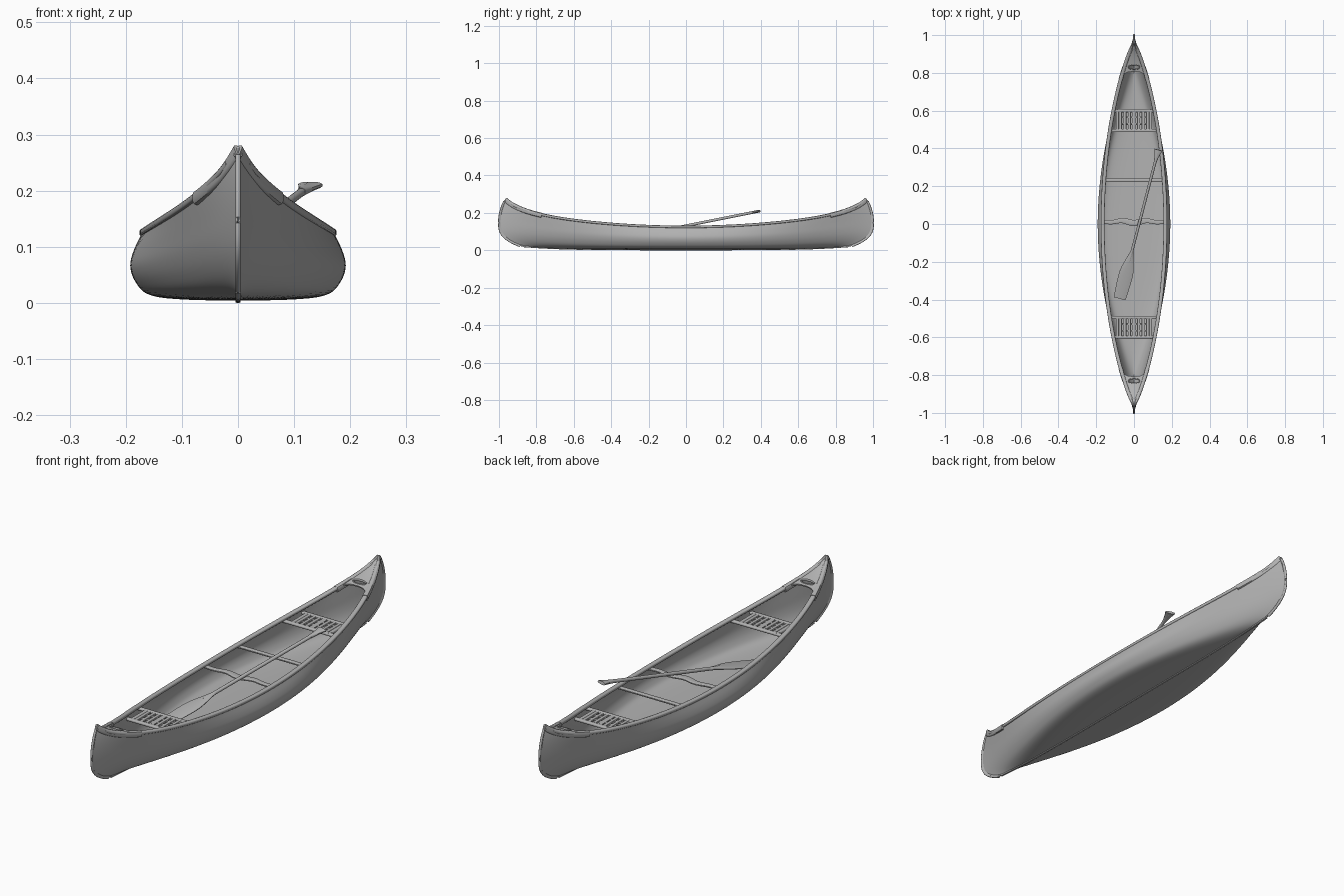
import bpy, bmesh, math
from mathutils import Vector, Matrix

if "Cube" in bpy.data.objects:
    bpy.data.objects.remove(bpy.data.objects["Cube"], do_unlink=True)

GREY = (0.45, 0.45, 0.45, 1)
grey = bpy.data.materials.new("plain grey")
grey.use_nodes = True
grey.diffuse_color = GREY
shader = next(n for n in grey.node_tree.nodes if n.type == 'BSDF_PRINCIPLED')
shader.inputs["Base Color"].default_value = GREY


def finish(name, bm, thick=0, offset=-1, recalc=True, cutter=None):
    """Turn a bmesh into a named object, thicken, cut and smooth it."""
    if recalc:
        bmesh.ops.recalc_face_normals(bm, faces=bm.faces[:])
    mesh = bpy.data.meshes.new(name)
    bm.to_mesh(mesh)
    bm.free()
    ob = bpy.data.objects.new(name, mesh)
    bpy.context.collection.objects.link(ob)
    mesh.materials.append(grey)
    bpy.ops.object.select_all(action='DESELECT')
    bpy.context.view_layer.objects.active = ob
    ob.select_set(True)
    if thick:
        mod = ob.modifiers.new("thickness", 'SOLIDIFY')
        mod.thickness, mod.offset = thick, offset
        bpy.ops.object.modifier_apply(modifier=mod.name)
    if cutter:
        mod = ob.modifiers.new("hole", 'BOOLEAN')
        mod.object, mod.operation, mod.solver = cutter, 'DIFFERENCE', 'EXACT'
        bpy.ops.object.modifier_apply(modifier=mod.name)
    bpy.ops.object.shade_smooth_by_angle(angle=math.radians(40))
    return ob


def grid(rows, flip=False):
    bm = bmesh.new()
    vs = [[bm.verts.new(p) for p in row] for row in rows]
    for a, b in zip(vs, vs[1:]):
        for j in range(len(a) - 1):
            quad = [a[j], a[j + 1], b[j + 1], b[j]]
            bm.faces.new(quad[::-1] if flip else quad)
    return bm


def sweep(name, path, rx, rz, power=0.6, n=12, closed=False):
    """Sweep a rounded box section along a path; rx and rz may be functions of 0..1."""
    bm = bmesh.new()
    path = [Vector(p) for p in path]
    rings, last = [], len(path) - 1
    for i, p in enumerate(path):
        if closed:
            d = path[(i + 1) % len(path)] - path[i - 1]
        else:
            d = path[min(i + 1, last)] - path[max(i - 1, 0)]
        d.normalize()
        side = d.cross(Vector((0, 0, 1)))
        side = side.normalized() if side.length > 0.01 else Vector((1, 0, 0))
        up = side.cross(d)
        w = rx(i / last) if callable(rx) else rx
        h = rz(i / last) if callable(rz) else rz
        ring = []
        for k in range(n):
            a = 2 * math.pi * (k + 0.5) / n
            c, s = math.cos(a), math.sin(a)
            ring.append(bm.verts.new(p + side * w * math.copysign(abs(c) ** power, c)
                                     + up * h * math.copysign(abs(s) ** power, s)))
        rings.append(ring)
    pairs = list(zip(rings, rings[1:])) + ([(rings[-1], rings[0])] if closed else [])
    for a, b in pairs:
        for k in range(n):
            bm.faces.new((a[k], a[(k + 1) % n], b[(k + 1) % n], b[k]))
    if not closed:
        bm.faces.new(rings[0])
        bm.faces.new(rings[-1])
    return finish(name, bm)


# Hull form: half sections amidships and at the ends, as (width, height) fractions
MID = [(0, 0), (.55, .02), (.83, .09), (.95, .27), (1, .5), (.97, .73), (.89, 1)]
END = [(0, 0), (.24, .05), (.42, .15), (.58, .31), (.7, .5), (.82, .73), (1, 1)]


def spline(pts, s):
    x = s * (len(pts) - 1)
    i = min(int(x), len(pts) - 2)
    f = x - i
    out = []
    for c in (0, 1):
        g = lambda k: pts[k][c] if 0 <= k < len(pts) else (-pts[1][c] if k < 0 and c == 0
             else pts[1][c] if k < 0 else 2 * pts[-1][c] - pts[-2][c])
        a, b, d, e = g(i - 1), g(i), g(i + 1), g(i + 2)
        out.append(b + .5 * f * (d - a + f * (2*a - 5*b + 4*d - e + f * (3*(b - d) + e - a))))
    return out


def hull_point(t, s):
    """t runs stern to bow (-1..1), s runs keel to gunwale (0..1, negative for -x)."""
    m, e = spline(MID, abs(s)), spline(END, abs(s))
    b = t * t
    fx, fz = (m[k] * (1 - b) + e[k] * b for k in (0, 1))
    keel = 0.004 + 0.018 * t ** 4
    sheer = 0.125 + 0.1 * b + 0.05 * t ** 8
    z = keel + (sheer - keel) * fz
    if z < 0.15:
        reach = 1 - 0.18 * ((0.15 - z) / 0.15) ** 3
    else:
        reach = 1 - 0.035 * ((z - 0.15) / 0.125) ** 2
    x = math.copysign(0.192 * (1 - b) * fx, s)
    return Vector((x, t * (1 + (reach - 1) * b), z))


def lerp(a, b, n):
    return [a + (b - a) * i / n for i in range(n + 1)]


hull = finish("hull", grid([[hull_point(t, s) for s in lerp(-1, 1, 56)]
                            for t in lerp(-1, 1, 96)], flip=True), thick=0.005, recalc=False)
sweep("keel_strip", [hull_point(t, 0) for t in lerp(-.98, .98, 40)], 0.005, 0.004)

# Gunwale rails
for side, label in ((1, "left"), (-1, "right")):
    sweep(label + "_gunwale", [hull_point(t, side) + Vector((-side * .005, 0, 0))
                               for t in lerp(-.95, .95, 64)], 0.010, 0.007)

# Bow and stern: stem, deck plate with grip hole, and side caps
for e, label in ((-1, "bow"), (1, "stern")):
    sweep(label + "_stem", [hull_point(e, s) for s in lerp(0, .97, 30)], 0.005, 0.005, 1)
    for side, hand in ((1, "left"), (-1, "right")):
        sweep(f"{label}_{hand}_cap",
              [hull_point(e * t, side) + Vector((-side * .005 * min(1, (1 - t) * 12), 0, -.004))
               for t in lerp(.77, 1, 20)],
              lambda f: 0.012 - 0.006 * f, 0.013)
    rows = []
    for t in lerp(.77, .995, 16):
        row = []
        for u in lerp(-1, 1, 16):
            # the inner edge is hollowed between two short arms
            tt = t + (.04 * (1 - u ** 4) * (1 - t) / .23)
            p = hull_point(e * tt, 1)
            row.append(Vector((p.x * u, p.y, p.z + .004 * (1 - u * u))))
        rows.append(row)
    grip = hull_point(e * .835, 1)
    center = Vector((0, grip.y, grip.z + .004))
    bm = bmesh.new()
    bmesh.ops.create_cone(bm, cap_ends=True, segments=32, radius1=1, radius2=1, depth=1,
                          matrix=Matrix.Translation(center) @ Matrix.Diagonal((.028, .011, .08, 1)))
    cutter = finish(label + "_grip_cutter", bm)
    cutter.hide_render = True
    cutter.hide_set(True)
    finish(label + "_deck", grid(rows), thick=0.006, offset=0, cutter=cutter)
    bpy.data.objects.remove(cutter, do_unlink=True)
    slope = (hull_point(e * .85, 1).z - hull_point(e * .82, 1).z) / .03
    ring = []
    for k in range(32):
        a = 2 * math.pi * k / 32
        dy = .012 * math.sin(a)
        ring.append(center + Vector((.030 * math.cos(a), dy, e * dy * slope)))
    sweep(label + "_grip_rim", ring, 0.003, 0.005, 1, 8, closed=True)


def crossbar(name, y, drop, rx, rz, bend=0):
    edge = hull_point(y, 1)
    x, z = edge.x - .003, edge.z - drop
    sweep(name, [(x * u, y - bend * math.cos(u * math.pi * 2.5) * (1 - u * u), z)
                 for u in lerp(-1, 1, 32)], rx, rz)


# Thwart and carrying yoke
crossbar("thwart", .232, .010, 0.010, 0.005)
crossbar("yoke", .012, .009, lambda f: 0.011 + 0.006 * math.sin(math.pi * f) ** 4, 0.005, .007)

# Slatted seats on crossbars
for e, label in ((-1, "front"), (1, "rear")):
    z = hull_point(.55, 1).z - .017
    for y, place in ((.495, "inner"), (.60, "outer")):
        crossbar(f"{label}_seat_{place}_bar", e * y, hull_point(y, 1).z - z, 0.009, 0.006)
    for i, x in enumerate(lerp(-.072, .072, 6)):
        w = 0.011 if i == 3 else 0.0075
        sweep(f"{label}_seat_slat_{i + 1}", [(x, e * .49, z + .001), (x, e * .605, z + .001)],
              w, 0.004, .4)
    for i, y in enumerate((.53, .565)):
        sweep(f"{label}_seat_strip_{i + 1}", [(-.08, e * y, z), (.08, e * y, z)], 0.005, 0.0035, .4)
    for side in (1, -1):
        sweep(f"{label}_seat_{'left' if side > 0 else 'right'}_frame",
              [(side * .088, e * .49, z), (side * .088, e * .605, z)], 0.008, 0.006)

# Paddle resting across the yoke: shaft, blade and grip
tip, top = Vector((-.076, -.395, .052)), Vector((.127, .385, .208))


def along(f):
    return tip.lerp(top, f)


def blade_width(f):
    if f < .45:
        return .033 + .006 * math.sin(f / .45 * math.pi / 2)
    return .006 + .033 * math.cos((f - .45) / .55 * math.pi / 2) ** 1.5


sweep("paddle_shaft", [along(f) for f in lerp(.25, 1, 10)], 0.0075, 0.0075, 1)
sweep("paddle_blade", [along(f) for f in lerp(0, .34, 24)], blade_width,
      lambda f: 0.003 + .004 * f, 1)
sweep("paddle_grip", [along(f) for f in lerp(.93, 1.01, 10)],
      lambda f: .008 + .015 * f ** 1.5, lambda f: .0075 - .001 * f, .8)
